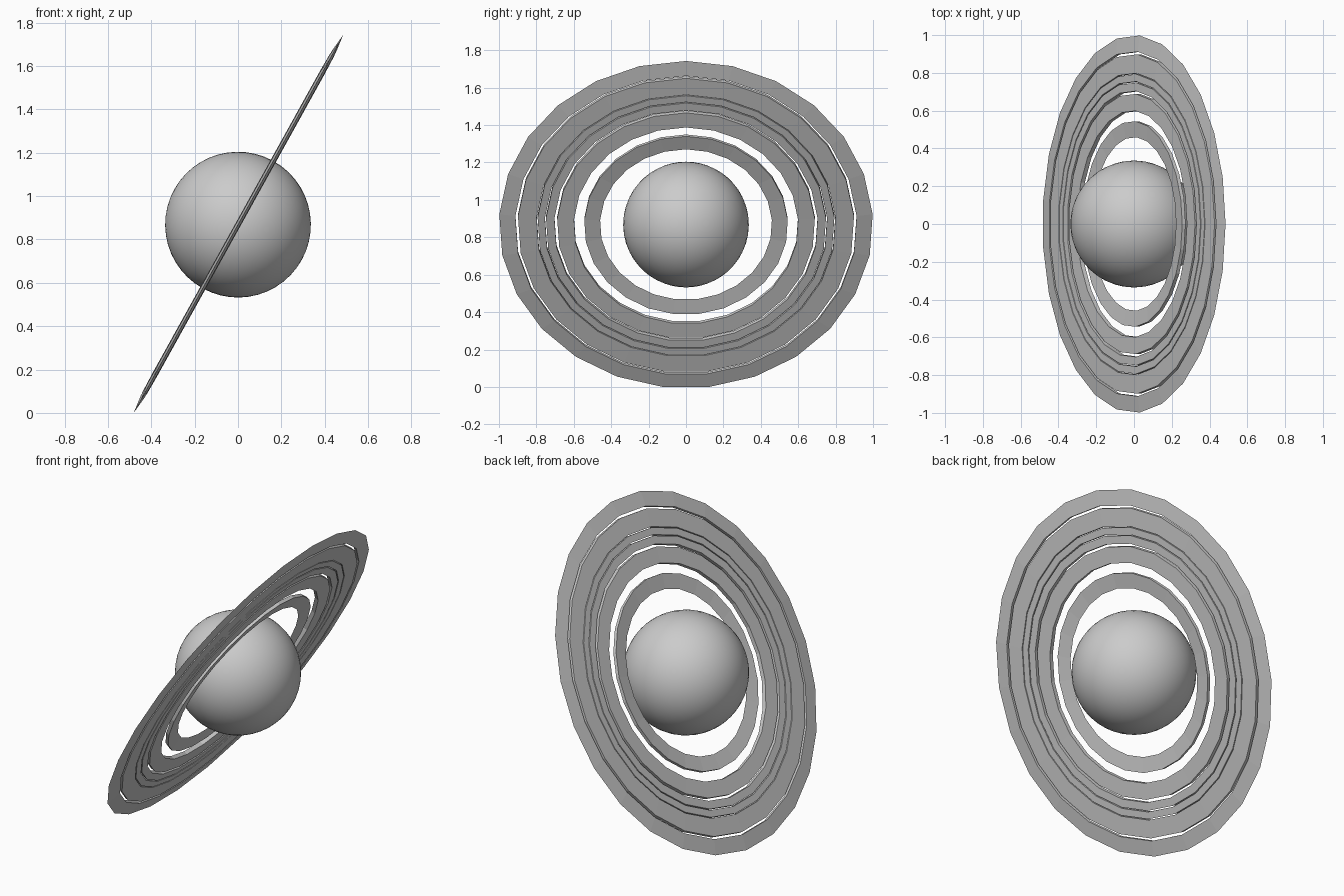
import bpy
import bmesh
import math
from mathutils import Matrix, Vector

cube = bpy.data.objects.get("Cube")
if cube:
    bpy.data.objects.remove(cube, do_unlink=True)

CENTRE = Vector((0, 0, 0.868))
TILT = math.radians(-61)
SIDES = 25

grey = bpy.data.materials.new("plain_grey")
grey.use_nodes = True
colour = (0.6, 0.6, 0.6, 1)
grey.diffuse_color = colour
grey.node_tree.nodes["Principled BSDF"].inputs["Base Color"].default_value = colour


def add_object(name, bm, smooth=False):
    bmesh.ops.recalc_face_normals(bm, faces=bm.faces)
    mesh = bpy.data.meshes.new(name)
    bm.to_mesh(mesh)
    bm.free()
    mesh.materials.append(grey)
    for poly in mesh.polygons:
        poly.use_smooth = smooth
    obj = bpy.data.objects.new(name, mesh)
    bpy.context.collection.objects.link(obj)
    obj.location = CENTRE
    obj.rotation_euler = (0, TILT, 0)
    return obj


def add_ring(name, inner, outer, inner_half, outer_half):
    """Spin a thin closed cross-section into a faceted ring."""
    profile = [(inner, inner_half), (outer, outer_half),
               (outer, -outer_half), (inner, -inner_half)]
    bm = bmesh.new()
    verts = [bm.verts.new((r, 0, h)) for r, h in profile]
    edges = [bm.edges.new((verts[i], verts[(i + 1) % len(verts)]))
             for i in range(len(verts))]
    bmesh.ops.spin(bm, geom=verts + edges, cent=(0, 0, 0), axis=(0, 0, 1),
                   angle=math.tau, steps=SIDES, use_merge=True)
    bmesh.ops.remove_doubles(bm, verts=bm.verts, dist=0.0001)
    add_object(name, bm)


# Planet ball
bm = bmesh.new()
bmesh.ops.create_uvsphere(bm, u_segments=48, v_segments=24, radius=0.336)
add_object("planet", bm, smooth=True)

# Rings: together they taper to thin inner and outer rims
add_ring("inner_ring", 0.46, 0.545, 0, 0.010)
add_ring("second_ring", 0.60, 0.69, 0.012, 0.013)
add_ring("third_ring", 0.705, 0.75, 0.013, 0.013)
add_ring("fourth_ring", 0.756, 0.795, 0.013, 0.013)
add_ring("fifth_ring", 0.80, 0.90, 0.013, 0.011)
add_ring("outer_ring", 0.914, 1.0, 0.010, 0)
